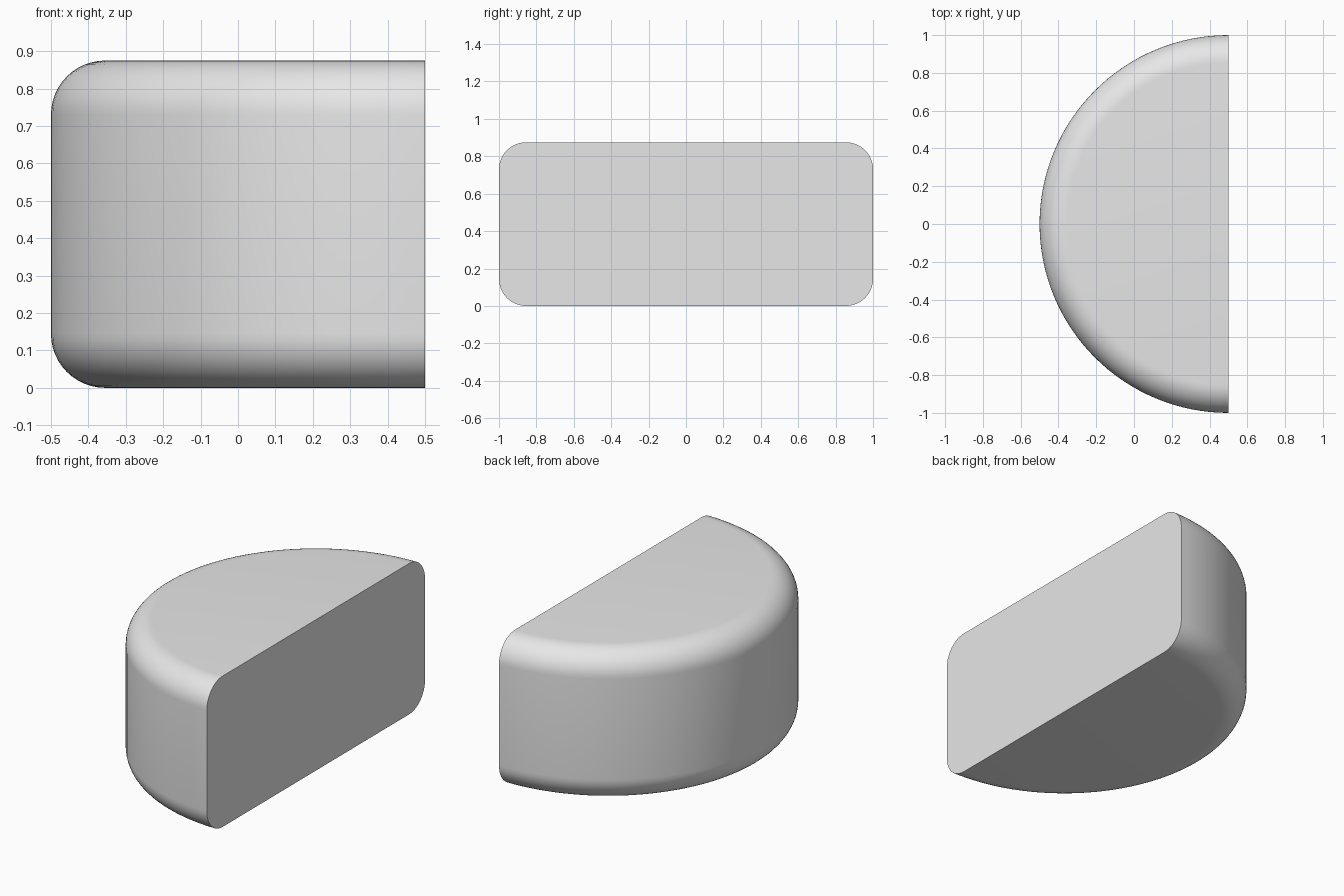
import bpy
import bmesh
from math import sin, cos, pi, radians

cube = bpy.data.objects.get("Cube")
if cube:
    bpy.data.objects.remove(cube, do_unlink=True)

RADIUS, HEIGHT, FILLET = 1.0, 0.875, 0.145
FLAT_X = 0.5          # plane of the straight side
ARC_STEPS, FILLET_STEPS = 64, 12

# Plain grey material
grey = bpy.data.materials.new("light_grey")
grey.use_nodes = True
colour = (0.8, 0.8, 0.8, 1.0)
grey.diffuse_color = colour
grey.node_tree.nodes["Principled BSDF"].inputs["Base Color"].default_value = colour

# Rim profile: rounded at the bottom and the top
quarter = [i / FILLET_STEPS * pi / 2 for i in range(FILLET_STEPS + 1)]
inner = RADIUS - FILLET
profile = [(inner + FILLET * sin(a), FILLET - FILLET * cos(a)) for a in quarter]
profile += [(r, HEIGHT - z) for r, z in reversed(profile)]

# Sweep the profile through a half turn
bm = bmesh.new()
columns = []
for i in range(ARC_STEPS + 1):
    a = pi / 2 + pi * i / ARC_STEPS
    columns.append([bm.verts.new((FLAT_X + r * cos(a), r * sin(a), z))
                    for r, z in profile])
for left, right in zip(columns, columns[1:]):
    for j in range(len(profile) - 1):
        bm.faces.new((left[j], right[j], right[j + 1], left[j + 1]))

# Flat bottom, top and straight side
bm.faces.new([c[0] for c in columns])
bm.faces.new([c[-1] for c in columns])
bm.faces.new(columns[0] + columns[-1][::-1])
bmesh.ops.recalc_face_normals(bm, faces=bm.faces[:])

mesh = bpy.data.meshes.new("half_round_block")
bm.to_mesh(mesh)
bm.free()
mesh.materials.append(grey)
block = bpy.data.objects.new("half_round_block", mesh)
bpy.context.collection.objects.link(block)

# Smooth rim with a crisp straight side
bpy.ops.object.select_all(action="DESELECT")
block.select_set(True)
bpy.context.view_layer.objects.active = block
bpy.ops.object.shade_smooth_by_angle(angle=radians(30))
